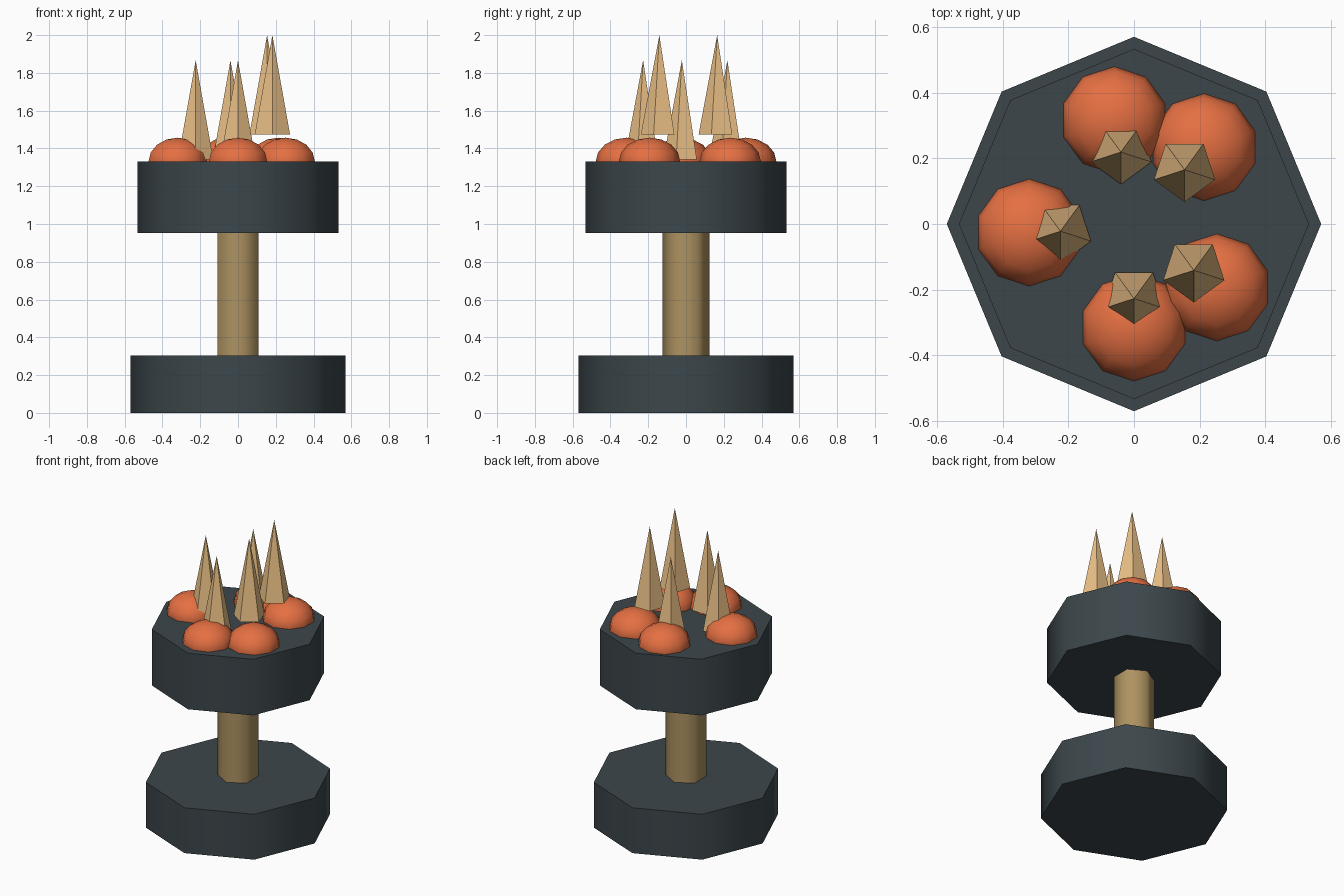
import bpy
from math import radians

if "Cube" in bpy.data.objects:
    bpy.data.objects.remove(bpy.data.objects["Cube"])


def material(name, rgb):
    m = bpy.data.materials.new(name)
    m.diffuse_color = (*rgb, 1)
    m.use_nodes = True
    m.node_tree.nodes["Principled BSDF"].inputs["Base Color"].default_value = m.diffuse_color
    return m


DARK = material("dark_slate", (0.045, 0.062, 0.070))
WOOD = material("wood", (0.42, 0.29, 0.12))
ORANGE = material("orange", (0.78, 0.16, 0.055))
CREAM = material("cream", (0.83, 0.53, 0.24))


def finish(name, mat, smooth=True):
    ob = bpy.context.object
    ob.name = name
    ob.data.materials.append(mat)
    if smooth:
        bpy.ops.object.shade_smooth_by_angle(angle=radians(65))
    return ob


def prism(name, sides, radius, z0, z1, mat):
    bpy.ops.mesh.primitive_cylinder_add(vertices=sides, radius=radius, depth=z1 - z0,
                                        location=(0, 0, (z0 + z1) / 2))
    return finish(name, mat)


# Base, stem and upper block
prism("base", 8, 0.57, 0, 0.305, DARK)
prism("stem", 6, 0.124, 0.305, 0.953, WOOD)
prism("upper_block", 8, 0.533, 0.953, 1.33, DARK)

# Squashed domes resting half sunk in the block
domes = [(-0.06, 0.316), (0.213, 0.234), (-0.319, -0.026), (0, -0.315), (0.252, -0.193)]
for i, (x, y) in enumerate(domes):
    bpy.ops.mesh.primitive_uv_sphere_add(segments=10, ring_count=8, radius=1,
                                         location=(x, y, 1.33), scale=(0.163, 0.163, 0.127))
    finish(f"dome_{i + 1}", ORANGE)

# Five-sided spikes, two of them raised
H = 0.525
spikes = [(-0.04, 0.219, 1.342), (0.154, 0.165, 1.475), (-0.224, -0.022, 1.342),
          (0, -0.227, 1.342), (0.182, -0.141, 1.475)]
for i, (x, y, z) in enumerate(spikes):
    bpy.ops.mesh.primitive_cone_add(vertices=5, radius1=0.098, radius2=0, depth=H,
                                    location=(x, y, z + H / 2), rotation=(0, 0, radians(180)))
    finish(f"spike_{i + 1}", CREAM, smooth=False)
